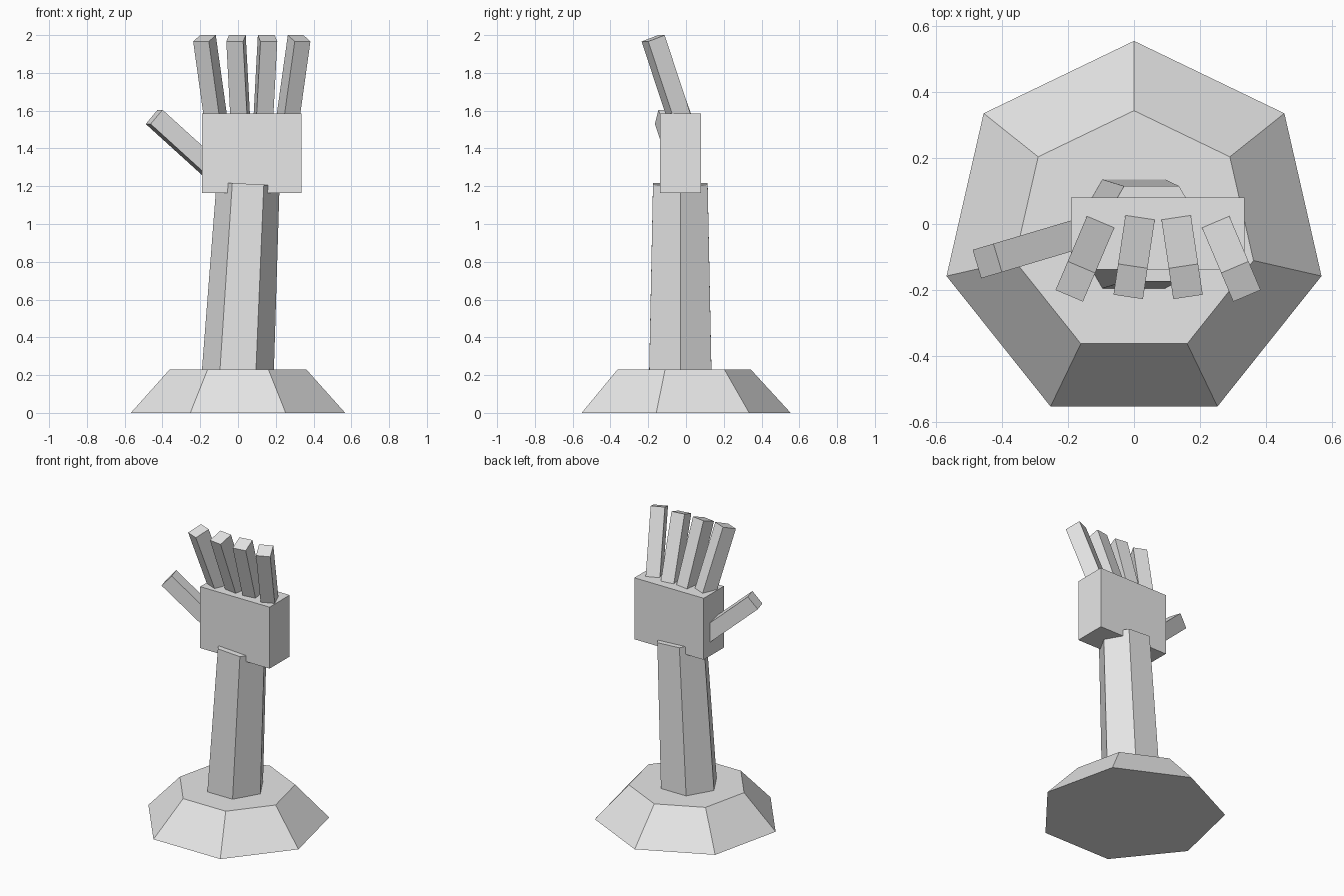
import bpy, bmesh
from math import radians, pi
from mathutils import Matrix, Vector

default_cube = bpy.data.objects.get("Cube")
if default_cube:
    bpy.data.objects.remove(default_cube, do_unlink=True)

# Single plain material
grey = bpy.data.materials.new("light_grey")
grey.use_nodes = True
colour = (0.8, 0.8, 0.8, 1)
grey.diffuse_color = colour
grey.node_tree.nodes["Principled BSDF"].inputs["Base Color"].default_value = colour


def finish(name, bm):
    mesh = bpy.data.meshes.new(name)
    bm.to_mesh(mesh)
    bm.free()
    mesh.materials.append(grey)
    obj = bpy.data.objects.new(name, mesh)
    bpy.context.collection.objects.link(obj)
    return obj


def frustum(name, sides, r_low, r_high, height, matrix):
    """Flat-sided cone section standing on its local origin."""
    bm = bmesh.new()
    bmesh.ops.create_cone(bm, cap_ends=True, segments=sides, radius1=r_low,
                          radius2=r_high, depth=height,
                          matrix=matrix @ Matrix.Translation((0, 0, height / 2)))
    return finish(name, bm)


def box(name, size, matrix):
    bm = bmesh.new()
    bmesh.ops.create_cube(bm, size=1, matrix=matrix @ Matrix.Diagonal((*size, 1)))
    return finish(name, bm)


def digit(name, tip, yaw, tilt, length):
    """Square bar hanging back from its tip, leaning forward then turned."""
    turn = Matrix.Rotation(radians(yaw), 4, "Z") @ Matrix.Rotation(radians(tilt), 4, "X")
    hang = Matrix.Translation((0, 0, -length / 2))
    return box(name, (0.09, 0.1, length), Matrix.Translation(tip) @ turn @ hang)


# Seven-sided base with one corner at the back
base_turn = Matrix.Rotation(0, 4, "Z")
base = frustum("base", 7, 0.582, 0.371, 0.23, Matrix.Translation((0, -0.028, 0)))
# Turn the base so its first corner points to +y
first = max(base.data.vertices, key=lambda v: v.co.y).co.copy()
centre = Vector((0, -0.028, 0))
offset = first - centre
angle = Vector((0, 1)).angle_signed(offset.to_2d())
base.data.transform(Matrix.Translation(centre) @ Matrix.Rotation(angle, 4, "Z")
                    @ Matrix.Translation(-centre))

# Six-sided forearm, leaning slightly to the left, corners on the x axis
lean = Matrix.Rotation(radians(3.1), 4, "Y") @ Matrix.Rotation(pi / 2, 4, "Z")
forearm_place = Matrix.Translation((0, -0.03, 0.23)) @ lean @ Matrix.Translation((0, 0, -0.08))
frustum("forearm", 6, 0.192, 0.167, 1.064, forearm_place)

# Palm block
box("palm", (0.525, 0.217, 0.42), Matrix.Translation((0.0725, -0.0285, 1.375)))

# Four fingers fanned about the palm's middle
names = ("little", "ring", "middle", "index")
for name, side, yaw in zip(names, (1.5, 0.5, -0.5, -1.5), (23, 8.5, -8.5, -23)):
    digit(name + "_finger", (0.073 + side * 0.167, -0.174, 1.983), yaw, 19.7, 0.5)

# Thumb
digit("thumb", (-0.444, -0.112, 1.567), -73.4, 49, 0.46)
